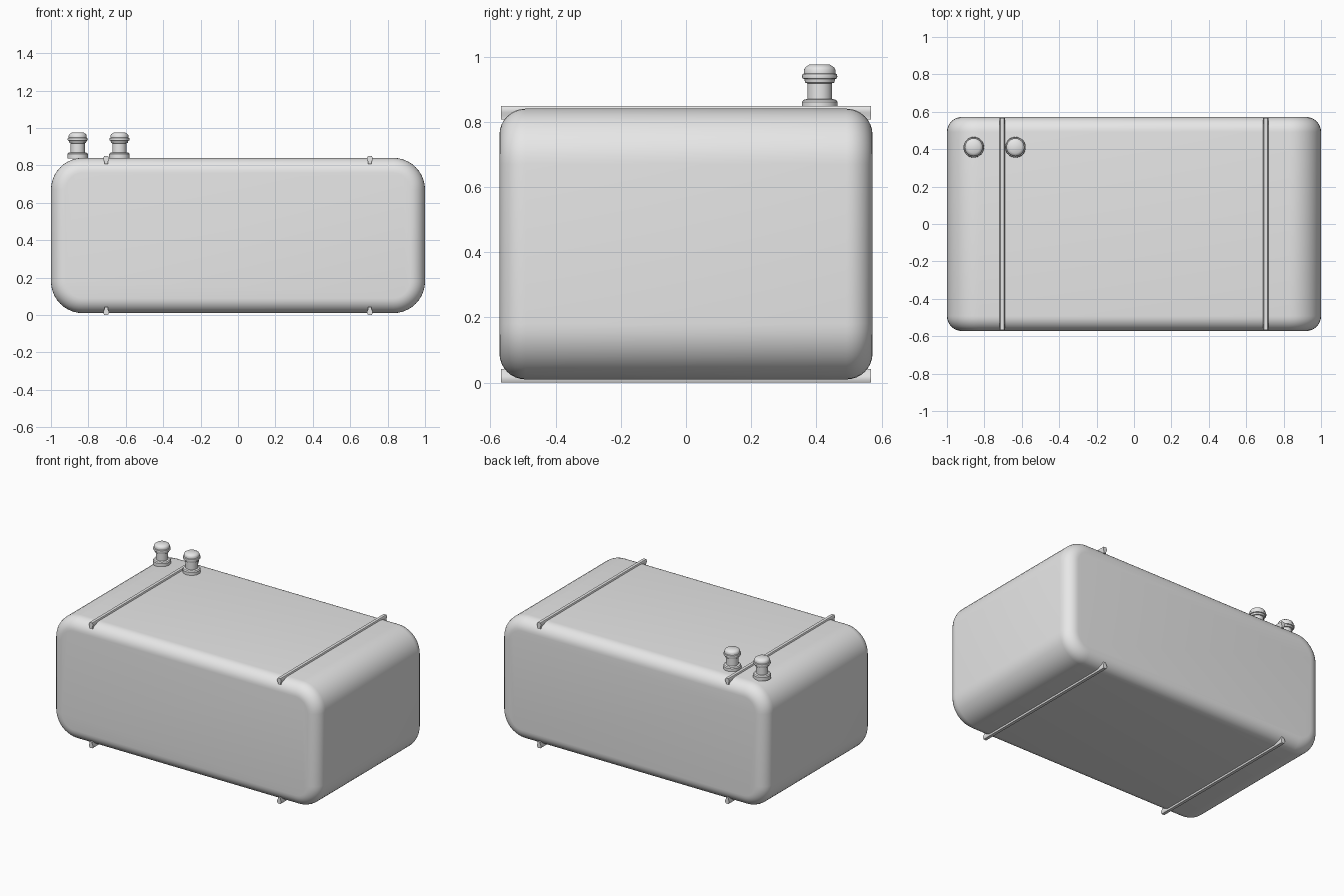
import bpy, bmesh, math

if "Cube" in bpy.data.objects:
    bpy.data.objects.remove(bpy.data.objects["Cube"])

grey = bpy.data.materials.new("plain grey")
grey.diffuse_color = (0.8, 0.8, 0.8, 1)
grey.use_nodes = True
grey.node_tree.nodes["Principled BSDF"].inputs["Base Color"].default_value = grey.diffuse_color


def finish(name, bm, angle=35):
    """Turn a bmesh into a smooth-shaded object."""
    bmesh.ops.recalc_face_normals(bm, faces=bm.faces)
    me = bpy.data.meshes.new(name)
    bm.to_mesh(me)
    bm.free()
    ob = bpy.data.objects.new(name, me)
    bpy.context.collection.objects.link(ob)
    me.materials.append(grey)
    bpy.ops.object.select_all(action='DESELECT')
    ob.select_set(True)
    bpy.context.view_layer.objects.active = ob
    bpy.ops.object.shade_smooth_by_angle(angle=math.radians(angle))
    return ob


def loft(bm, rings, caps=True):
    """Bridge closed rings of points and cap both ends."""
    vs = [[bm.verts.new(p) for p in r] for r in rings]
    n = len(vs[0])
    for a, b in zip(vs, vs[1:]):
        for i in range(n):
            j = (i + 1) % n
            bm.faces.new((a[i], a[j], b[j], b[i]))
    if caps:
        bm.faces.new(vs[0][::-1])
        bm.faces.new(vs[-1])


# Tank body: rounded rectangle lofted along y, front and back rims filleted
HALF_X, HALF_Y, Z0, Z1 = 1.0, 0.572, 0.01, 0.84
CORNER, RIM, SEG = 0.17, 0.08, 10


def tank_ring(y, inset):
    r = CORNER - inset
    cx, cz, mid = HALF_X - CORNER, (Z1 - Z0) / 2 - CORNER, (Z0 + Z1) / 2
    pts = []
    for k, (sx, sz) in enumerate(((1, 1), (-1, 1), (-1, -1), (1, -1))):
        for i in range(SEG + 1):
            a = math.pi / 2 * (k + i / SEG)
            pts.append((sx * cx + r * math.cos(a), y, mid + sz * cz + r * math.sin(a)))
    return pts


half = []
for i in range(9):
    a = math.pi / 2 * i / 8
    half.append((HALF_Y - RIM + RIM * math.cos(a), RIM * (1 - math.sin(a))))
rings = [tank_ring(-y, d) for y, d in half] + [tank_ring(y, d) for y, d in reversed(half)]
bm = bmesh.new()
loft(bm, rings)
finish("tank_body", bm)

# Straight strap bars along the top and bottom
STRAP = [(0.009, 0.807), (0.009, 0.818), (0.014, 0.829), (0.014, 0.841), (0.010, 0.849)]
section = STRAP + [(-x, z) for x, z in reversed(STRAP)]
for side, sx in (("left", -0.705), ("right", 0.705)):
    for level in ("top", "bottom"):
        bm = bmesh.new()
        loft(bm, [[(sx + x, y, z if level == "top" else 0.849 - z) for x, z in section]
                  for y in (-0.567, 0.567)])
        finish(f"{side}_{level}_strap", bm)

# Filler necks with caps: lathed profile of (radius, height)
NECK = [(0.055, 0.836), (0.055, 0.860), (0.050, 0.867), (0.038, 0.870), (0.038, 0.918),
        (0.045, 0.920), (0.047, 0.931), (0.053, 0.933), (0.054, 0.939), (0.053, 0.946),
        (0.048, 0.948), (0.048, 0.960), (0.044, 0.967), (0.032, 0.975)]
for name, x in (("outer_filler_neck", -0.857), ("inner_filler_neck", -0.634)):
    bm = bmesh.new()
    loft(bm, [[(x + r * math.cos(math.tau * i / 32), 0.41 + r * math.sin(math.tau * i / 32), z)
               for i in range(32)] for r, z in NECK])
    finish(name, bm)
